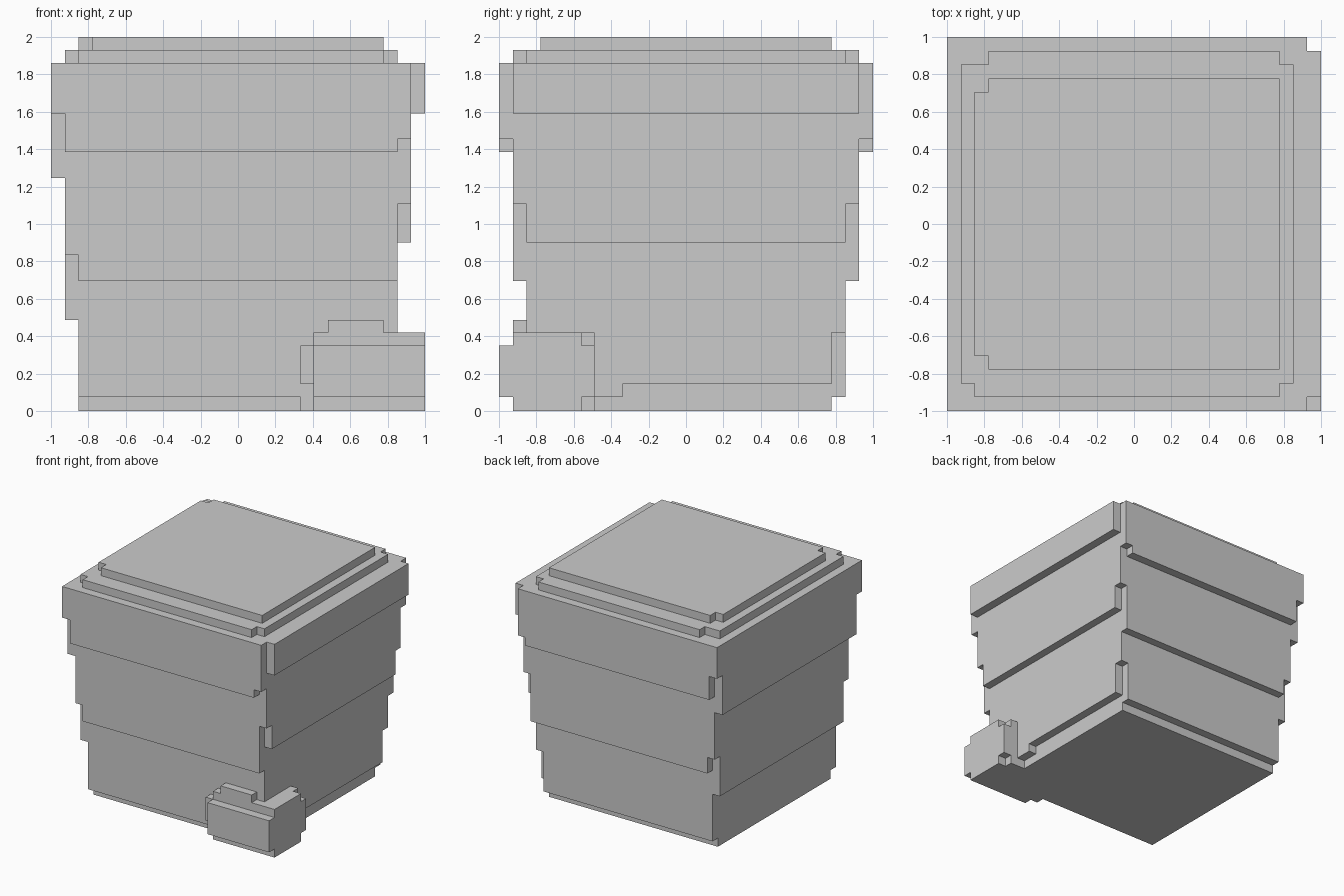
import bpy, bmesh, math

if "Cube" in bpy.data.objects:
    bpy.data.objects.remove(bpy.data.objects["Cube"])

# Shared step positions of the blocky grid
A, B, C, D = 1.0, 0.924, 0.853, 0.779

grey = bpy.data.materials.new("plain grey")
grey.diffuse_color = (0.6, 0.6, 0.6, 1)
grey.use_nodes = True
grey.node_tree.nodes["Principled BSDF"].inputs["Base Color"].default_value = grey.diffuse_color


def block_union(name, boxes):
    """Join boxes (x0, x1, y0, y1, z0, z1) into one clean outer shell."""
    cuts = [sorted({b[2 * a + s] for b in boxes for s in (0, 1)}) for a in range(3)]
    filled = set()
    for b in boxes:
        rng = [range(cuts[a].index(b[2 * a]), cuts[a].index(b[2 * a + 1])) for a in range(3)]
        filled.update((i, j, k) for i in rng[0] for j in rng[1] for k in rng[2])
    bm = bmesh.new()
    verts = {}

    def vert(idx):
        if idx not in verts:
            verts[idx] = bm.verts.new([cuts[a][idx[a]] for a in range(3)])
        return verts[idx]

    for cell in sorted(filled):
        for a in range(3):
            for s in (0, 1):
                near = list(cell)
                near[a] += 1 if s else -1
                if tuple(near) in filled:
                    continue
                u, v = (a + 1) % 3, (a + 2) % 3
                ring = []
                for du, dv in ((0, 0), (1, 0), (1, 1), (0, 1)):
                    p = list(cell)
                    p[a] += s
                    p[u] += du
                    p[v] += dv
                    ring.append(vert(tuple(p)))
                bm.faces.new(ring if s else ring[::-1])
    bmesh.ops.dissolve_limit(bm, angle_limit=math.radians(1),
                             verts=bm.verts[:], edges=bm.edges[:])
    mesh = bpy.data.meshes.new(name)
    bm.to_mesh(mesh)
    bm.free()
    mesh.materials.append(grey)
    obj = bpy.data.objects.new(name, mesh)
    bpy.context.collection.objects.link(obj)
    return obj


# Flaring body: each layer is (x0, x1, half depth, bottom), all reaching the rim
RIM = 1.862
layers = [
    (-C, D, D, 0.0), (-C, D, C, 0.075), (-C, C, D, 0.145), (-C, C, C, 0.42),
    (-B, C, C, 0.487), (-C, C, B, 0.695), (-B, C, B, 0.835), (-C, B, C, 0.90),
    (-C, B, B, 1.107), (-A, B, B, 1.245), (-B, C, A, 1.385), (-B, B, A, 1.455),
    (-A, B, A, 1.59), (-A, A, B, 1.59),
]
body = [(x0, x1, -h, h, z, RIM) for x0, x1, h, z in layers]
body.append((D, C, -C, -0.34, 0.075, RIM))

# Two shallow steps on the lid
body += [
    (-C, D, -B, B, RIM, 1.931), (-B, C, -C, C, RIM, 1.931),
    (-D, D, -D, D, 1.931, 2.0), (-C, D, -0.705, 0.705, 1.931, 2.0),
]
# Upper notch at the back left corner of the first step is wider
body.remove((-C, D, -B, B, RIM, 1.931))
body += [(-C, D, -B, C, RIM, 1.931), (-D, D, C, B, RIM, 1.931)]
block_union("tapered_body", body)

# Small lump at the front right bottom corner
block_union("corner_lump", [
    (0.405, A, -B, -0.56, 0.0, 0.42),
    (0.405, A, -A, -0.56, 0.075, 0.35),
    (0.62, B, -0.56, -0.49, 0.0, 0.42),
    (B, A, -0.56, -0.49, 0.075, 0.35),
    (0.335, 0.405, -B, -0.56, 0.145, 0.35),
    (0.335, 0.405, -C, -0.56, 0.0, 0.145),
    (0.48, D, -B, -0.8, 0.42, 0.487),
])
